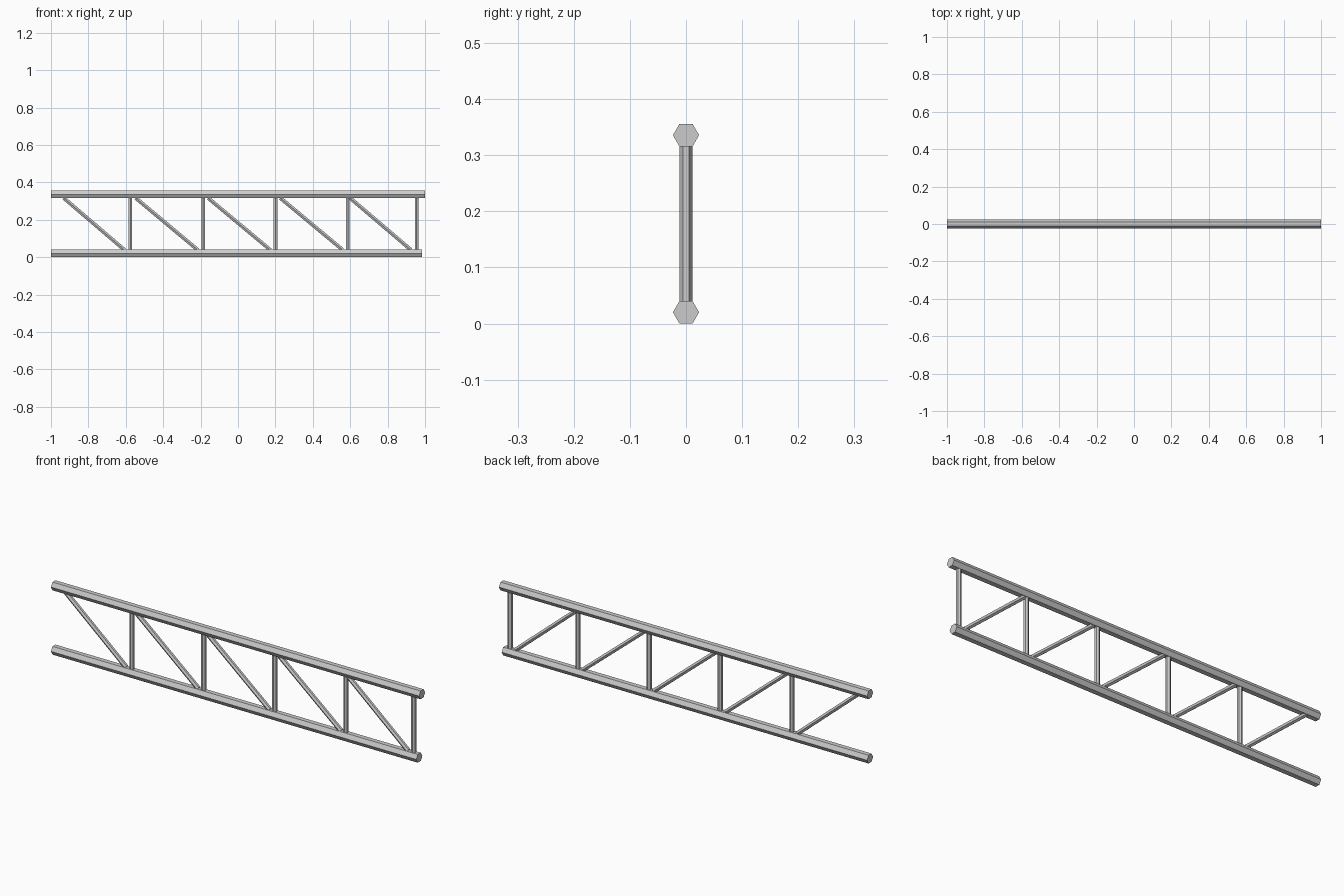
import bpy
import math
from mathutils import Vector, Matrix

if "Cube" in bpy.data.objects:
    bpy.data.objects.remove(bpy.data.objects["Cube"])


def hex_bar(name, start, end, radius):
    """Capped hexagonal bar in the XZ plane, with two corners on the Y axis."""
    a, b = Vector(start), Vector(end)
    along = (b - a).normalized()
    side = Vector((0, 1, 0))
    up = along.cross(side)
    bpy.ops.mesh.primitive_cylinder_add(vertices=6, radius=1, depth=1)
    bar = bpy.context.object
    bar.name = name
    # Local +Y is a corner direction of the primitive hexagon
    rot = Matrix((-up, side, along)).transposed()
    if rot.determinant() < 0:
        rot = Matrix((up, side, along)).transposed()
    scale = Matrix.Diagonal((radius, radius, (b - a).length, 1))
    bar.data.transform(Matrix.Translation((a + b) / 2) @ rot.to_4x4() @ scale)
    return bar


CHORD_R = 0.0233
WEB_R = 0.0115
LOW = CHORD_R * math.cos(math.pi / 6)
HIGH = 0.356 - LOW

# Long chords
hex_bar("bottom_chord", (-1, 0, LOW), (0.985, 0, LOW), CHORD_R)
hex_bar("top_chord", (-1, 0, HIGH), (1, 0, HIGH), CHORD_R)

# Vertical posts
z0, z1 = LOW + 0.015, HIGH - 0.015
for i, x in enumerate((-0.576, -0.186, 0.2, 0.587, 0.955)):
    hex_bar(f"post_{i + 1}", (x, 0, z0), (x, 0, z1), WEB_R)

# Diagonal braces, falling towards +x
for i, (xt, xb) in enumerate(((-0.932, -0.607), (-0.547, -0.215), (-0.160, 0.173),
                              (0.226, 0.560), (0.599, 0.925))):
    hex_bar(f"brace_{i + 1}", (xt, 0, z1 - 0.004), (xb, 0, z0 + 0.004), WEB_R)
